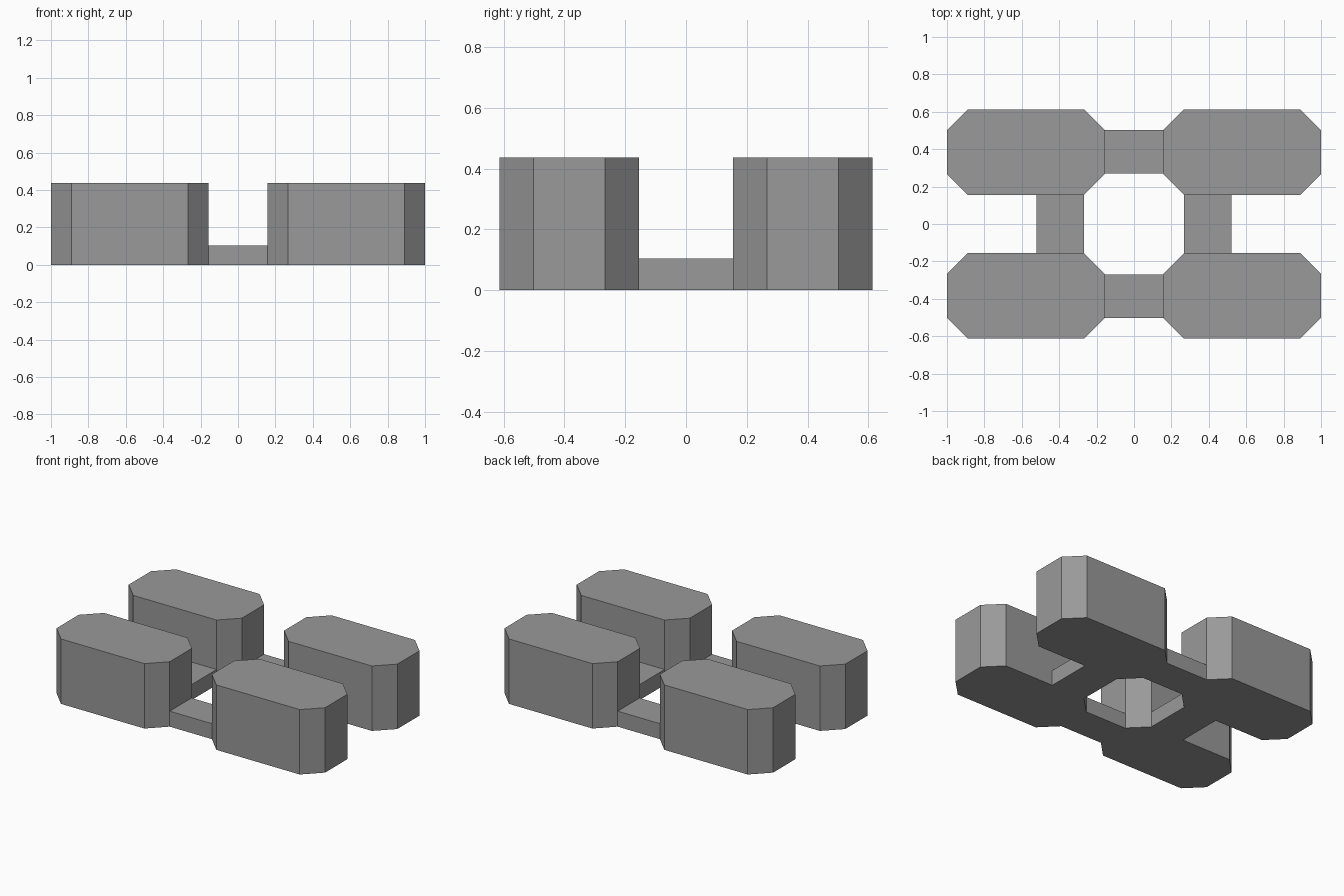
import bpy, bmesh

if "Cube" in bpy.data.objects:
    bpy.data.objects.remove(bpy.data.objects["Cube"])

grey = bpy.data.materials.new("mid grey")
grey.diffuse_color = (0.32, 0.32, 0.32, 1)
grey.use_nodes = True
grey.node_tree.nodes["Principled BSDF"].inputs["Base Color"].default_value = grey.diffuse_color


def prism(name, outline, height):
    """Extrude a flat outline up from the ground."""
    bm = bmesh.new()
    base = bm.faces.new([bm.verts.new((x, y, 0)) for x, y in outline])
    top = bmesh.ops.extrude_face_region(bm, geom=[base], use_keep_orig=True)
    moved = [v for v in top["geom"] if isinstance(v, bmesh.types.BMVert)]
    bmesh.ops.translate(bm, verts=moved, vec=(0, 0, height))
    bmesh.ops.recalc_face_normals(bm, faces=bm.faces)
    mesh = bpy.data.meshes.new(name)
    bm.to_mesh(mesh)
    bm.free()
    mesh.materials.append(grey)
    obj = bpy.data.objects.new(name, mesh)
    bpy.context.collection.objects.link(obj)
    return obj


def rectangle(x0, x1, y0, y1):
    return [(x0, y0), (x1, y0), (x1, y1), (x0, y1)]


def chamfered(cx, cy, hx, hy, c):
    pts = [(-hx + c, -hy), (hx - c, -hy), (hx, -hy + c), (hx, hy - c),
           (hx - c, hy), (-hx + c, hy), (-hx, hy - c), (-hx, -hy + c)]
    return [(cx + x, cy + y) for x, y in pts]


# Four tall blocks with cut corners
for sx, side in ((-1, "left"), (1, "right")):
    for sy, end in ((-1, "front"), (1, "back")):
        prism(f"{end}_{side}_block",
              chamfered(sx * 0.5785, sy * 0.384, 0.4215, 0.229, 0.111), 0.437)

# Low bridges joining left and right blocks
for sy, end in ((-1, "front"), (1, "back")):
    y0, y1 = sorted((sy * 0.27, sy * 0.502))
    prism(f"{end}_bridge", rectangle(-0.157, 0.157, y0, y1), 0.104)

# Low bridges joining front and back blocks
for sx, side in ((-1, "left"), (1, "right")):
    x0, x1 = sorted((sx * 0.268, sx * 0.521))
    prism(f"{side}_bridge", rectangle(x0, x1, -0.155, 0.155), 0.104)
